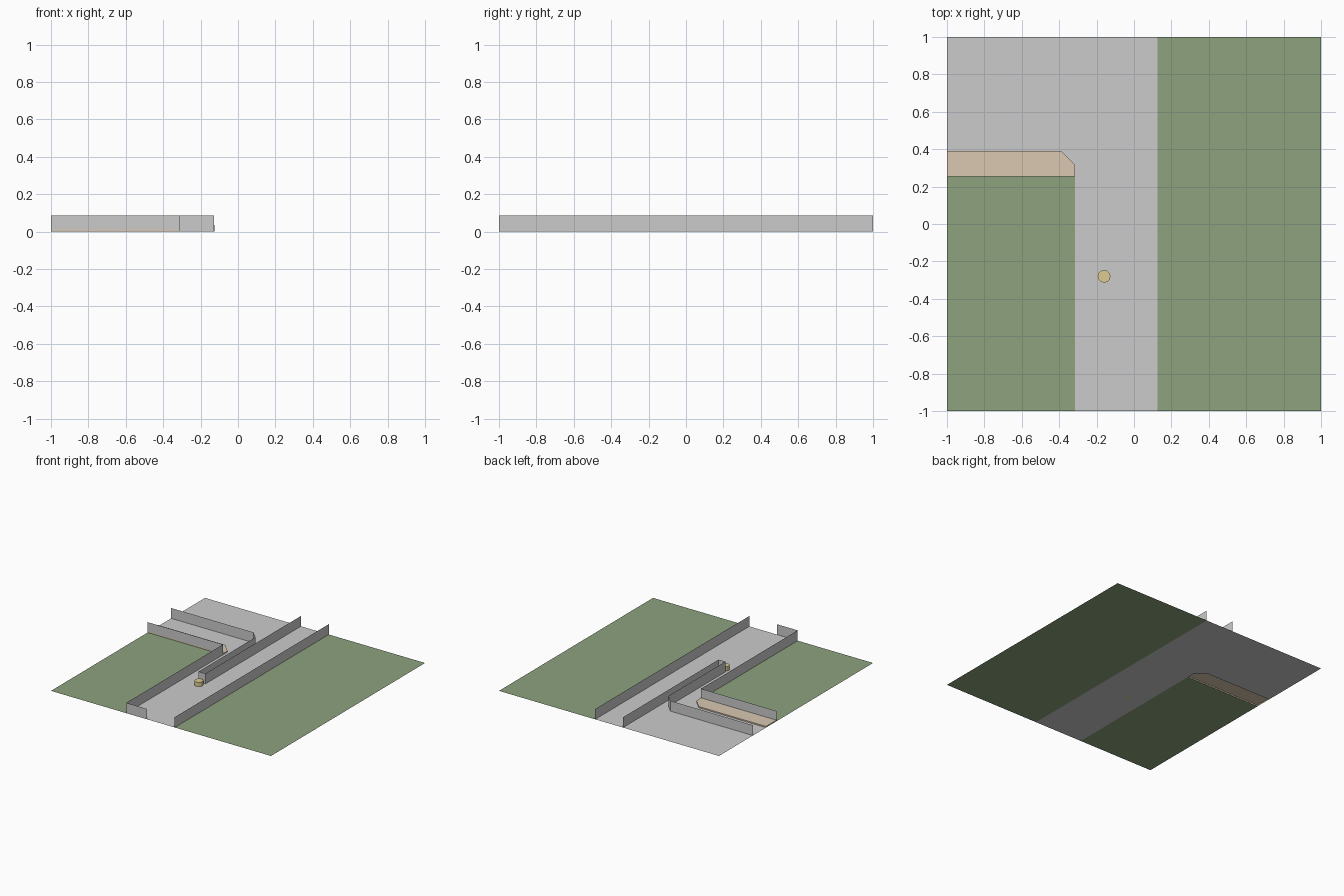
import bpy
import bmesh

if "Cube" in bpy.data.objects:
    bpy.data.objects.remove(bpy.data.objects["Cube"])

H = 0.085          # wall height
KERB = 0.01        # raised pavement height
L, R, M, N = -0.315, 0.125, -0.128, -0.19   # street left, right, median right, median left


def material(name, color):
    m = bpy.data.materials.new(name)
    m.diffuse_color = color
    m.use_nodes = True
    m.node_tree.nodes["Principled BSDF"].inputs["Base Color"].default_value = m.diffuse_color
    return m


GREEN = material("grass_green", (0.27, 0.36, 0.21, 1))
TAN = material("pavement_tan", (0.70, 0.58, 0.44, 1))
YELLOW = material("drum_yellow", (0.72, 0.60, 0.28, 1))


def finish(name, bm, mat=None):
    mesh = bpy.data.meshes.new(name)
    bm.to_mesh(mesh)
    bm.free()
    obj = bpy.data.objects.new(name, mesh)
    bpy.context.collection.objects.link(obj)
    if mat:
        mesh.materials.append(mat)
    return obj


def flat(name, outline, z=0.0, mat=None, skirt=False):
    """Flat sheet from an outline, optionally with sides down to the ground."""
    bm = bmesh.new()
    top = [bm.verts.new((x, y, z)) for x, y in outline]
    bm.faces.new(top)
    if skirt:
        low = [bm.verts.new((x, y, 0)) for x, y in outline]
        for i in range(len(top)):
            j = (i + 1) % len(top)
            bm.faces.new((top[j], top[i], low[i], low[j]))
    return finish(name, bm, mat)


def wall(name, path, z0=0.0):
    """Thin upright sheet following a path."""
    bm = bmesh.new()
    low = [bm.verts.new((x, y, z0)) for x, y in path]
    top = [bm.verts.new((x, y, H)) for x, y in path]
    for i in range(len(path) - 1):
        bm.faces.new((low[i], low[i + 1], top[i + 1], top[i]))
    return finish(name, bm)


# Ground sheets
flat("grass_right", [(R, -1), (1, -1), (1, 1), (R, 1)], mat=GREEN)
flat("grass_left", [(-1, -1), (L, -1), (L, 0.255), (-1, 0.255)], mat=GREEN)
flat("street", [(L, -1), (R, -1), (R, 1), (-1, 1), (-1, 0.39),
                (-0.39, 0.39), (L, 0.315)])

# Raised pavement with a cut corner
flat("pavement", [(-1, 0.255), (L, 0.255), (L, 0.315), (-0.39, 0.39), (-1, 0.39)],
     z=KERB, mat=TAN, skirt=True)

# Walls
wall("right_wall", [(R, -1), (R, 1)])
wall("left_wall", [(M, -1), (L, -1), (L, 0.255)])
wall("side_street_wall", [(L, 0.255), (-1, 0.255)], z0=KERB)
wall("median_wall", [(-1, 0.56), (-0.25, 0.56), (N, 0.50), (N, -0.24),
                     (M, -0.24), (M, 1)])

# Short round drum at the end of the median
bm = bmesh.new()
bmesh.ops.create_cone(bm, cap_ends=True, segments=12, radius1=0.034,
                      radius2=0.034, depth=0.035)
bmesh.ops.translate(bm, verts=bm.verts, vec=(-0.16, -0.28, 0.0175))
finish("drum", bm, YELLOW)
